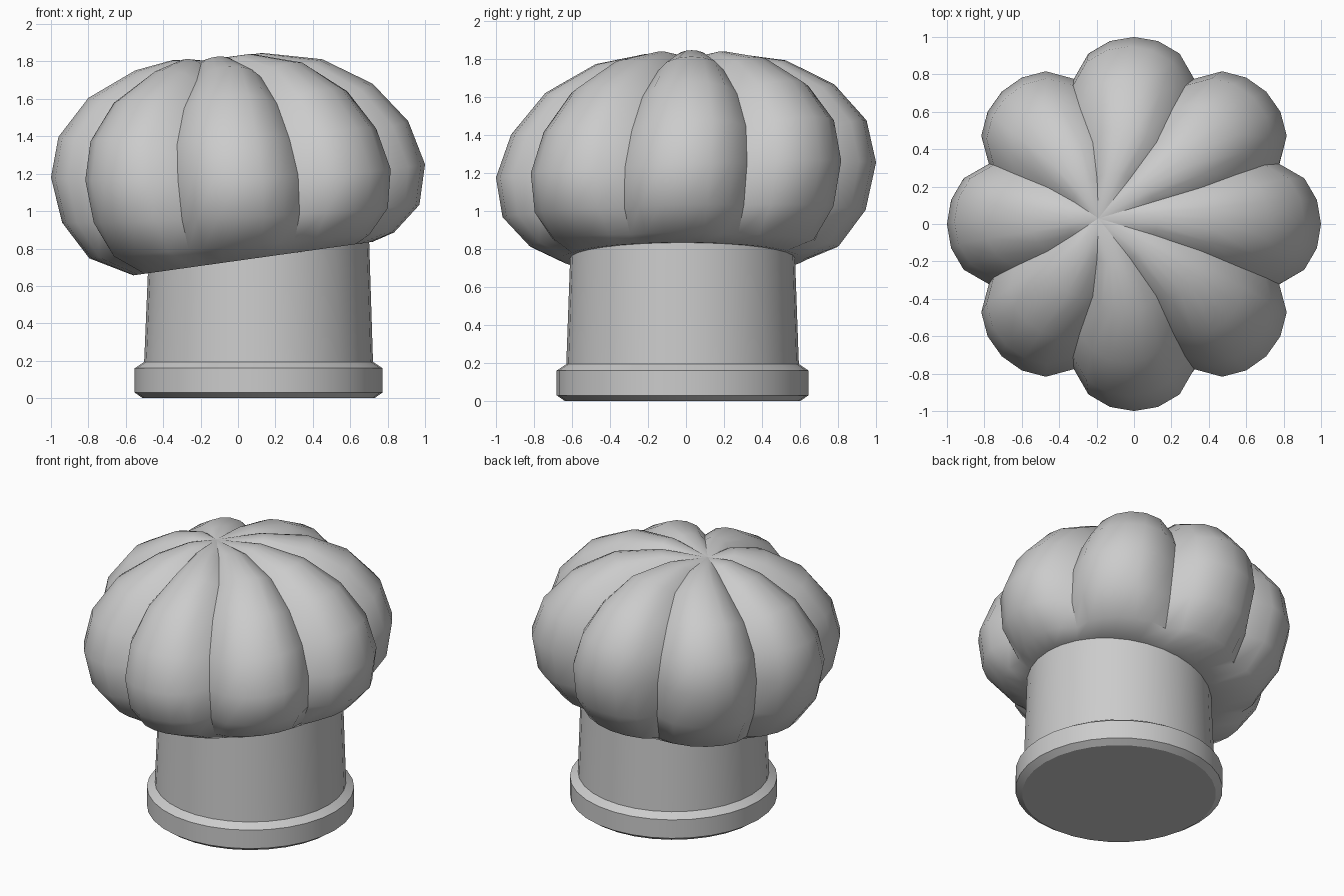
import bpy, bmesh, math

if "Cube" in bpy.data.objects:
    bpy.data.objects.remove(bpy.data.objects["Cube"])

mat = bpy.data.materials.new("soft grey")
mat.diffuse_color = (0.6, 0.6, 0.6, 1)
mat.use_nodes = True
mat.node_tree.nodes["Principled BSDF"].inputs["Base Color"].default_value = mat.diffuse_color


def make(name, rings, top, bottom, angle):
    """Skin a stack of vertex rings, closing the ends with a cap or a point."""
    bm = bmesh.new()
    vr = [[bm.verts.new(p) for p in ring] for ring in rings]
    n = len(vr[0])
    for a, b in zip(vr, vr[1:]):
        for i in range(n):
            j = (i + 1) % n
            bm.faces.new((a[i], a[j], b[j], b[i]))
    if top:
        t = bm.verts.new(top)
        for i in range(n):
            bm.faces.new((vr[-1][i], vr[-1][(i + 1) % n], t))
    if bottom:
        bm.faces.new(vr[0][::-1])
    me = bpy.data.meshes.new(name)
    bm.to_mesh(me)
    bm.free()
    me.materials.append(mat)
    ob = bpy.data.objects.new(name, me)
    bpy.context.collection.objects.link(ob)
    bpy.ops.object.select_all(action='DESELECT')
    bpy.context.view_layer.objects.active = ob
    ob.select_set(True)
    bpy.ops.object.shade_smooth_by_angle(angle=math.radians(angle))
    return ob


def circle(r, z, slope=0.0, n=32):
    pts = []
    for i in range(n):
        a = 2 * math.pi * i / n
        x = 0.11 + r * math.cos(a)
        pts.append((x, -0.018 + r * math.sin(a), z + slope * x))
    return pts


# bevelled band and the tapering column above it
make("band", [circle(0.62, 0), circle(0.663, 0.03), circle(0.663, 0.16),
              circle(0.61, 0.195)], None, True, 25)
make("column", [circle(0.612, 0.19), circle(0.59, 0.78, 0.14)], None, False, 30)

# puffed crown: centre x, centre y, radius, height, slope in x, slope in y, valley depth
profile = [
    (0.10, -0.02, 0.53, 0.735, 0.14, 0.00, 0.00),
    (0.08, -0.02, 0.64, 0.735, 0.14, 0.00, 0.02),
    (0.02, -0.01, 0.815, 0.815, 0.085, 0.00, 0.09),
    (0.015, -0.01, 0.955, 0.985, 0.05, 0.02, 0.14),
    (0.00, 0.00, 1.00, 1.215, 0.035, 0.04, 0.16),
    (-0.025, 0.015, 0.935, 1.44, 0.045, 0.04, 0.16),
    (-0.04, 0.02, 0.76, 1.645, 0.05, 0.03, 0.145),
    (-0.05, 0.025, 0.50, 1.785, 0.06, 0.02, 0.11),
    (-0.11, 0.03, 0.24, 1.835, 0.08, 0.00, 0.05),
]
LOBES, STEPS = 8, 6
rings = []
for cx, cy, r, z, sx, sy, depth in profile:
    ring = []
    for i in range(LOBES * STEPS):
        a = 2 * math.pi * i / (LOBES * STEPS)
        u = ((i + STEPS // 2) % STEPS) / (STEPS / 2) - 1     # -1 = valley, 0 = ridge
        k = 1 - depth * (1 - (1 - u * u) ** 0.75)
        x, y = r * k * math.cos(a), r * k * math.sin(a)
        zz = 1.2 + (z - 1.2) * (k if z > 1.2 else 1)
        ring.append((cx + x, cy + y, zz + sx * (cx + x) + sy * y))
    rings.append(ring)
make("puffed_crown", rings, (-0.19, 0.03, 1.805), True, 40)
